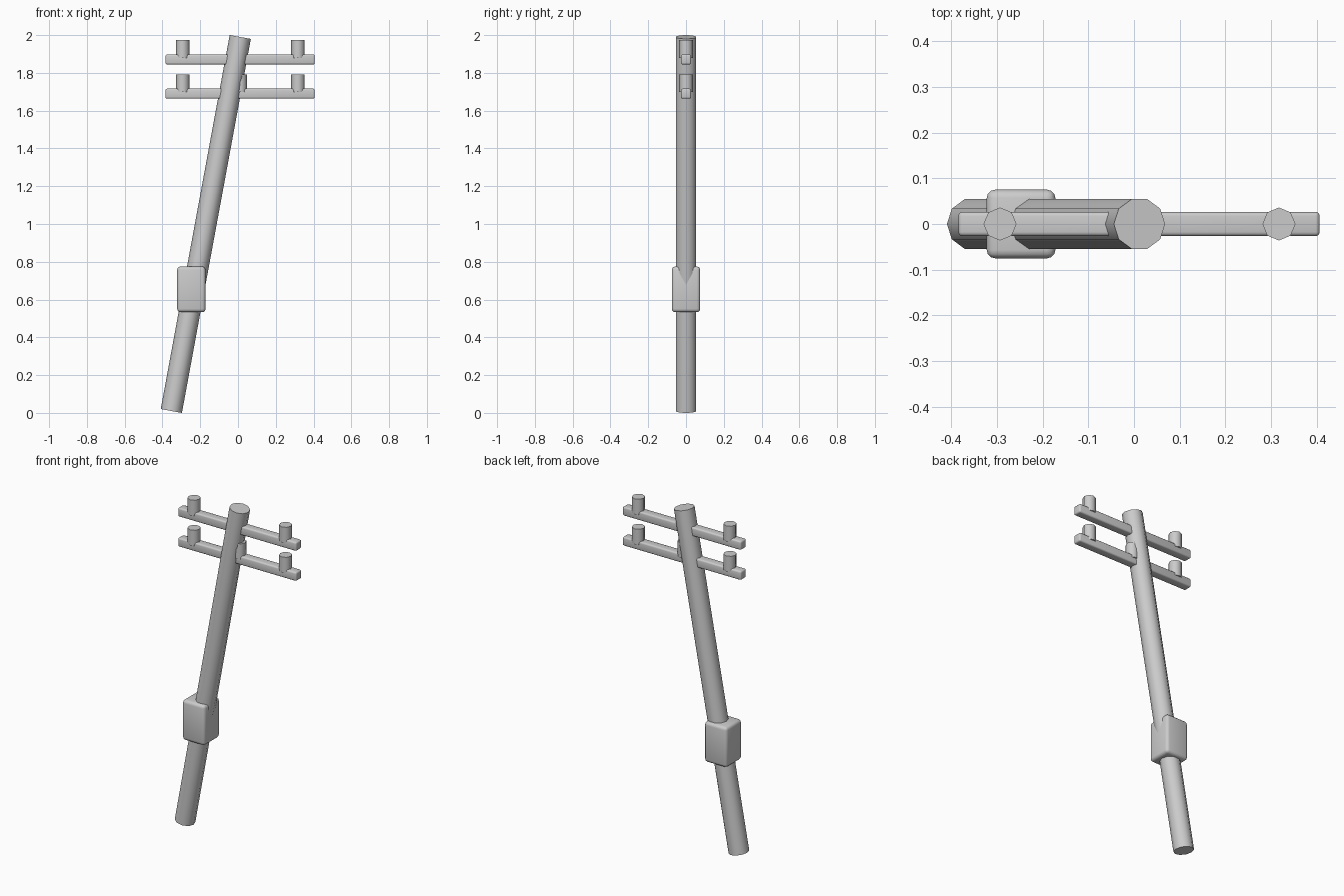
import bpy, bmesh, math
from mathutils import Vector, Matrix

if "Cube" in bpy.data.objects:
    bpy.data.objects.remove(bpy.data.objects["Cube"])

grey = bpy.data.materials.new("plain_grey")
grey.diffuse_color = (0.6, 0.6, 0.6, 1)
grey.use_nodes = True
grey.node_tree.nodes["Principled BSDF"].inputs["Base Color"].default_value = grey.diffuse_color


def finish(name, bm):
    bmesh.ops.recalc_face_normals(bm, faces=bm.faces)
    me = bpy.data.meshes.new(name)
    bm.to_mesh(me)
    bm.free()
    me.materials.append(grey)
    ob = bpy.data.objects.new(name, me)
    bpy.context.collection.objects.link(ob)
    bpy.ops.object.select_all(action='DESELECT')
    ob.select_set(True)
    bpy.context.view_layer.objects.active = ob
    bpy.ops.object.shade_smooth_by_angle(angle=math.radians(50))
    return ob


def rod(name, start, end, radius, sides):
    """Capped prism between two points, with a corner facing +x."""
    a, b = Vector(start), Vector(end)
    d = b - a
    tilt = Matrix.Rotation(math.atan2(d.x, d.z), 4, 'Y')
    bm = bmesh.new()
    rings = []
    for centre in (a, b):
        rings.append([bm.verts.new(centre + tilt @ Vector((
            radius * math.cos(2 * math.pi * i / sides),
            radius * math.sin(2 * math.pi * i / sides), 0))) for i in range(sides)])
    for ring in rings:
        bm.faces.new(ring)
    for i in range(sides):
        j = (i + 1) % sides
        bm.faces.new((rings[0][i], rings[0][j], rings[1][j], rings[1][i]))
    return finish(name, bm)


def rounded_box(name, centre, size, bevel):
    bm = bmesh.new()
    bmesh.ops.create_cube(bm, size=1, matrix=Matrix.Translation(centre) @ Matrix.Diagonal((*size, 1)))
    bmesh.ops.bevel(bm, geom=bm.edges[:], offset=bevel, segments=3, profile=0.5, affect='EDGES')
    return finish(name, bm)


# Leaning pole
rod("pole", (-0.353, 0, 0.01), (0.012, 0, 1.99), 0.057, 10)

# Equipment box around the pole
rounded_box("equipment_box", (-0.247, 0, 0.654), (0.15, 0.15, 0.242), 0.018)

# Two crossarms, each with three insulators
for level, z in (("upper", 1.871), ("lower", 1.690)):
    rounded_box(f"{level}_crossarm", (0.011, 0, z), (0.79, 0.053, 0.053), 0.009)
    for side, x in (("left", -0.293), ("middle", 0.012), ("right", 0.317)):
        rod(f"{level}_{side}_insulator", (x, 0, z + 0.008), (x, 0, z + 0.102), 0.036, 8)
